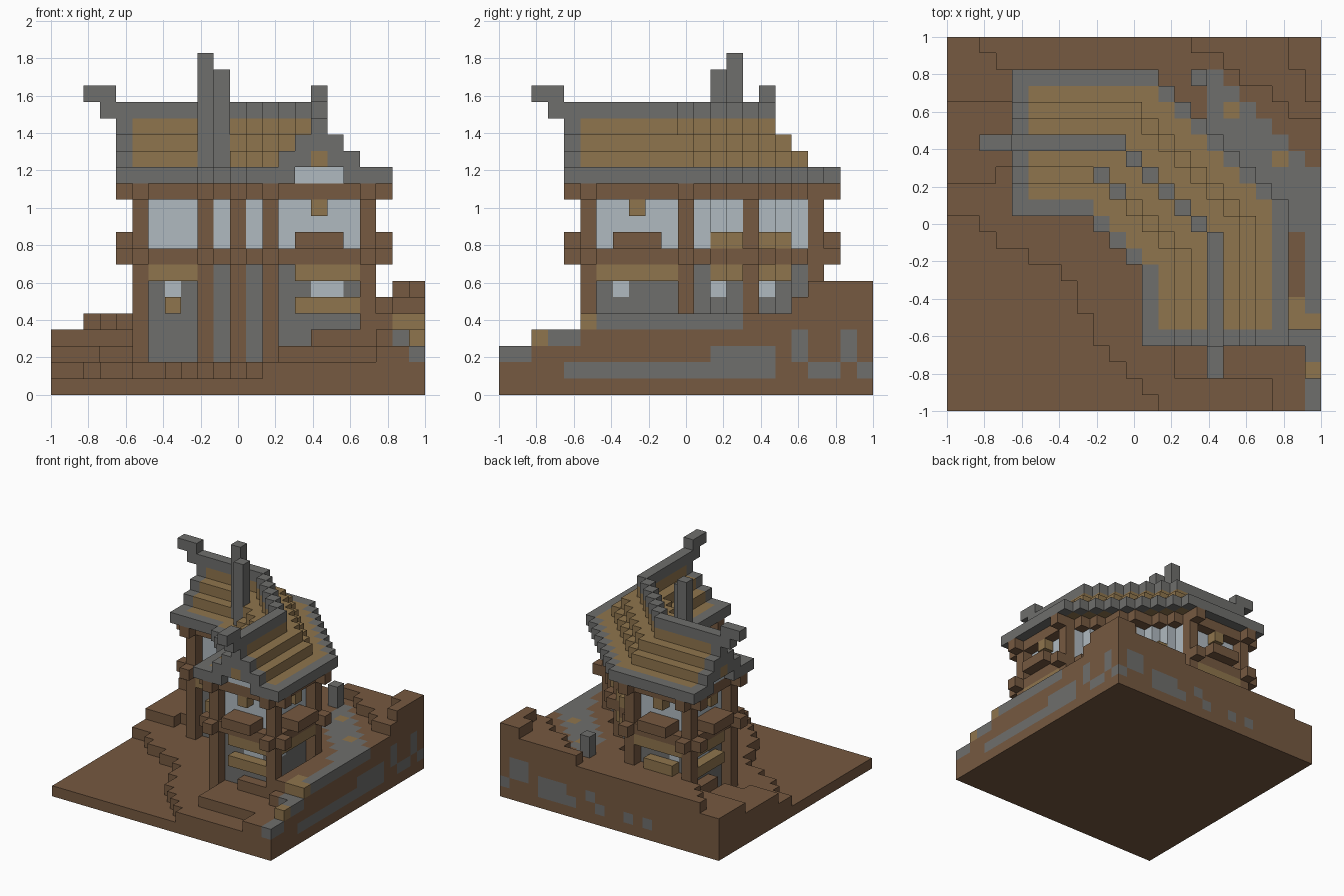
import bpy
from mathutils import Vector

if "Cube" in bpy.data.objects:
    bpy.data.objects.remove(bpy.data.objects["Cube"], do_unlink=True)

N = 23                      # blocks along one side
U = 2 / N                   # block size
COLOURS = {
    "brown wood and earth": (0.18, 0.10, 0.052),
    "grey stone": (0.156, 0.156, 0.15),
    "tan thatch": (0.275, 0.178, 0.074),
    "pale plaster": (0.434, 0.491, 0.527),
}
BROWN, GREY, TAN, PALE = range(4)
materials = []
for name, rgb in COLOURS.items():
    m = bpy.data.materials.new(name)
    m.use_nodes = True
    m.diffuse_color = (*rgb, 1)
    bsdf = m.node_tree.nodes["Principled BSDF"]
    bsdf.inputs["Base Color"].default_value = (*rgb, 1)
    bsdf.inputs["Roughness"].default_value = 0.9
    materials.append(m)

grid = {}                   # block position -> (part name, colour)


def put(part, colour, xs, ys, zs, mirror=True):
    """Fill a box of blocks, and its twin across the diagonal."""
    for i in xs:
        for j in ys:
            for k in zs:
                grid[i, j, k] = (part, colour)
                if mirror:
                    grid[j, i, k] = (part, colour)


def span(a, b):
    return range(a, b + 1)


# Ground: each contour lists (first column, row where the ground steps up)
CONTOURS = [
    [(0, 12), (2, 11), (3, 10), (5, 9), (7, 8), (8, 6), (9, 4), (10, 3), (11, 2), (12, 1), (13, 0)],
    [(0, 14), (3, 15), (5, 16), (10, 14), (14, 2), (20, 0)],
    [(0, 19), (5, 16), (12, 14), (16, 5), (20, 4), (22, 2)],
    [(0, N), (2, 22), (3, 21), (4, 20), (5, 19), (12, 18), (14, 16), (16, 14), (18, 12), (20, 5)],
    [(0, N), (15, 22), (17, 21), (18, 20), (20, 19), (21, 18)],
    [(0, N), (21, 21), (22, 19)],
]


def ground(i, j):
    return 1 + sum(j >= [row for start, row in c if start <= i][-1] for c in CONTOURS)


def path_colour(i, j):
    if (i, j) in {(17, 18), (20, 15), (21, 6), (21, 5), (22, 5), (22, 2)}:
        return TAN
    if i == 21 and j in span(7, 10):
        return BROWN
    on_diagonal = i > 15 and 33 <= i + j <= 36
    on_edge = (i == 22 and j < 15) or (i == 21 and j in span(4, 14))
    return GREY if on_diagonal or on_edge else BROWN


for i in range(N):
    for j in range(N):
        top = ground(i, j)
        put("ground", BROWN, [i], [j], range(top), False)
        put("ground", path_colour(i, j), [i], [j], [top - 1], False)

# Stone seams in the cut sides of the ground
for j0, j1, k0, k1 in [(4, 16, 1, 1), (13, 16, 2, 2), (18, 18, 2, 3), (19, 20, 1, 1),
                       (21, 21, 2, 3), (22, 22, 1, 1)]:
    put("ground", GREY, [22], span(j0, j1), span(k0, k1), False)
for i0, i1, k in [(20, 21, 3), (16, 18, 2), (20, 21, 2), (15, 18, 1), (13, 13, 2),
                  (12, 12, 1), (9, 9, 1), (7, 7, 1)]:
    put("ground", GREY, span(i0, i1), [22], [k], False)
put("stone_lantern", GREY, [15], [20], [5, 6], False)


def offset(i, j, steps):
    """Signed distance from the ridge, which bends across the corner."""
    c = i + j - 26
    d = steps[abs(c)] if abs(c) < len(steps) else 9
    return max(i - 16, j - 16, d if c > 0 else -d)


ROOF_STEPS = [0, 1, 1, 2, 3, 3, 4]
WALL_STEPS = [0, 1, 1, 2, 3, 4, 4]
ROOF_LAYERS = {0: (15, 17), 1: (14, 15), 2: (13, 14), 3: (13, 13), 4: (13, 13)}

for i in range(4, N):
    for j in range(4, N):
        # Walls, floors and the timber ring beams around them
        w = abs(offset(i, j, WALL_STEPS))
        inside = i > 5 and j > 5 and w < 3
        ring = i > 4 and j > 4 and w < 4 and not inside
        if inside:
            put("lower_walls", GREY, [i], [j], range(ground(i, j), 8), False)
            put("upper_walls", PALE, [i], [j], span(9, 11), False)
        if inside or ring:
            for k in (8, 12):
                put("timber_beams", BROWN, [i], [j], [k], False)
        # Stepped roof with stone edging and ridge
        d = abs(offset(i, j, ROOF_STEPS))
        if d < 5:
            low, high = ROOF_LAYERS[d]
            verge = i == 4 or j == 4
            put("roof", GREY if verge or d == 4 else TAN, [i], [j], span(low, high), False)
            if d == 0:
                put("roof_ridge", GREY, [i], [j], [17], False)
                put("ridge_purlin", TAN, [i], [j], [14], False)
            if d < 2 and not verge:
                put("gable_walls", PALE, [i], [j], [13], False)

# Upturned ridge ends
put("roof_ridge", GREY, [16], [3], [17])
put("roof_ridge", GREY, [16], [2, 3], [18])

# Chimney
put("chimney", GREY, [9], [14], span(13, 20), False)
put("chimney", GREY, [10], [13], span(13, 19), False)

# Posts and the beam ends that stick out past them
for i, j in [(5, 13), (5, 19), (9, 13), (11, 11), (11, 19), (15, 15)]:
    put("posts", BROWN, [i], [j], range(ground(i, j), 13))
    put("posts", BROWN, [j], [i], range(ground(j, i), 13), False)
for i, j in [(4, 13), (5, 12), (4, 19), (5, 20), (9, 12), (11, 20), (10, 11), (15, 16)]:
    put("beam_ends", BROWN, [i], [j], [8, 12])

# Gable end fronts: balcony, lantern, awning, window and bench
put("balconies", BROWN, span(15, 17), [4, 5], [9])
put("hanging_lanterns", TAN, [16], [5], [11])
put("awnings", TAN, span(15, 18), [5], [7])
put("lower_windows", PALE, [16, 17], [6], [6])
put("benches", TAN, span(15, 18), [5], [5])

# Long outer sides
put("balconies", BROWN, span(7, 9), [19, 20], [9])
put("hanging_lanterns", TAN, [8], [19], [11])
put("awnings", TAN, span(6, 10), [19], [7])
put("lower_windows", PALE, [7], [18], [6])
put("benches", TAN, span(7, 9), [19], [5], False)

# Long inner sides
put("awnings", TAN, span(6, 8), [13], [7])
put("lower_windows", PALE, [7], [14], [6])
put("benches", TAN, [7], [13], [5])

# Slanted outer corner: flower boxes, awnings and windows
for i, j in [(17, 13), (16, 14)]:
    put("flower_boxes", TAN, [i], [j], [9])
    put("awnings", TAN, [i], [j], [7])
put("lower_windows", PALE, [16], [13], [6])

# Turn the blocks into one mesh per part, keeping only exposed faces
DIRECTIONS = [Vector(v) for v in ((1, 0, 0), (-1, 0, 0), (0, 1, 0), (0, -1, 0), (0, 0, 1), (0, 0, -1))]
ORIGIN = Vector((-1, -1, 0))


def build(part):
    verts, faces, colours = {}, [], []
    for cell, (owner, colour) in grid.items():
        if owner != part:
            continue
        for n in DIRECTIONS:
            beside = tuple(int(a + b) for a, b in zip(cell, n))
            if beside in grid:
                continue
            u = Vector((n.y, n.z, n.x))
            v = n.cross(u)
            centre = Vector(cell) + Vector((0.5, 0.5, 0.5)) + n / 2
            corners = [centre + (u * a + v * b) / 2 for a, b in ((-1, -1), (1, -1), (1, 1), (-1, 1))]
            keys = [tuple(round(c) for c in p) for p in corners]
            faces.append([verts.setdefault(key, len(verts)) for key in keys])
            colours.append(colour)
    mesh = bpy.data.meshes.new(part)
    mesh.from_pydata([Vector(p) * U + ORIGIN for p in verts], [], faces)
    used = sorted(set(colours))
    for c in used:
        mesh.materials.append(materials[c])
    for face, c in zip(mesh.polygons, colours):
        face.material_index = used.index(c)
    bpy.context.collection.objects.link(bpy.data.objects.new(part, mesh))


for part in sorted({owner for owner, _ in grid.values()}):
    build(part)
